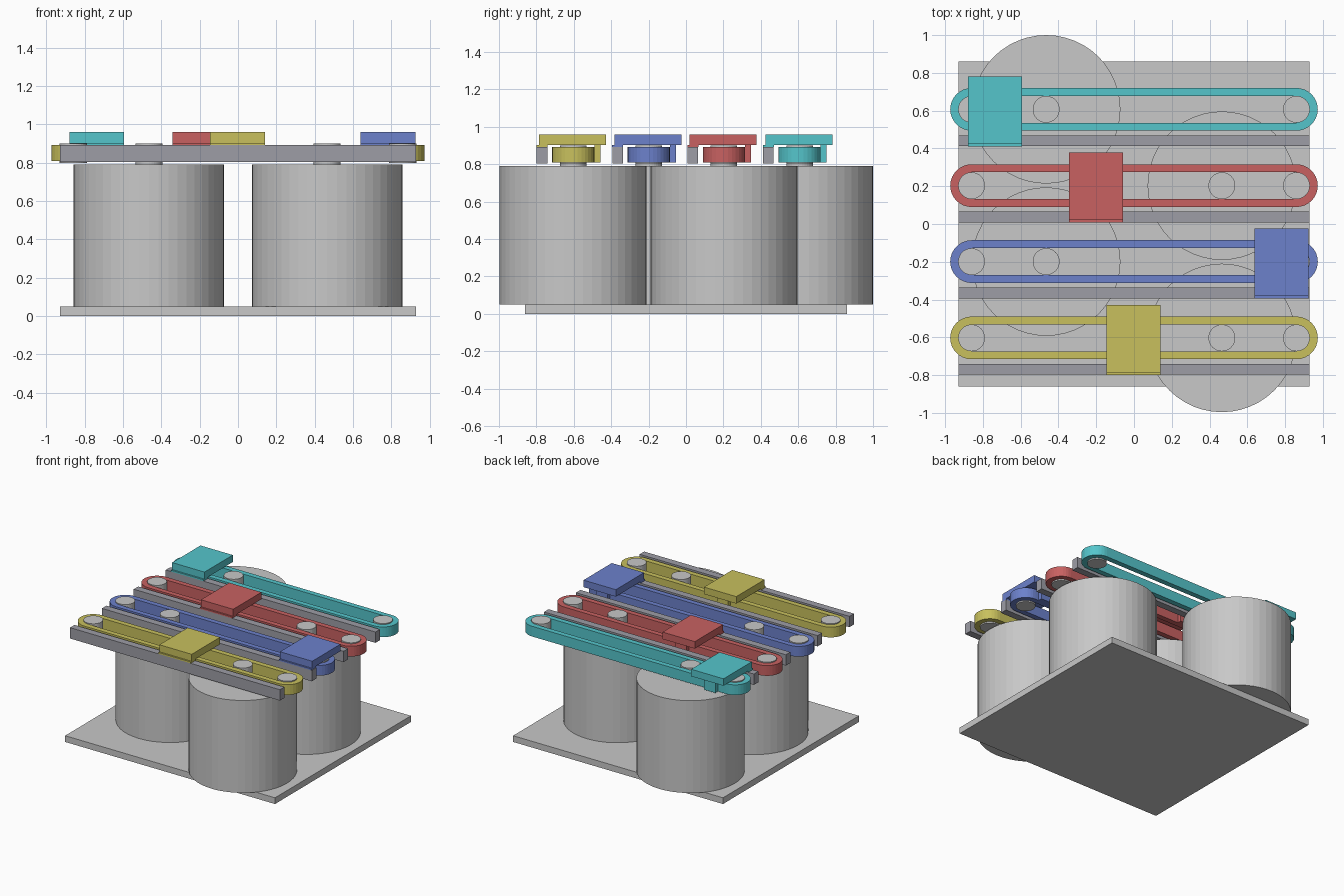
import bpy
import bmesh
from math import pi, cos, sin

default = bpy.data.objects.get("Cube")
if default:
    bpy.data.objects.remove(default, do_unlink=True)


def material(name, rgb):
    mat = bpy.data.materials.new(name)
    mat.use_nodes = True
    mat.diffuse_color = (*rgb, 1)
    mat.node_tree.nodes["Principled BSDF"].inputs["Base Color"].default_value = (*rgb, 1)
    return mat


light_grey = material("light grey", (0.58, 0.58, 0.58))
rail_grey = material("rail grey", (0.34, 0.34, 0.38))
cyan = material("cyan", (0.09, 0.56, 0.6))
red = material("red", (0.58, 0.12, 0.12))
blue = material("blue", (0.15, 0.22, 0.6))
yellow = material("yellow", (0.58, 0.53, 0.11))


def finish(name, bm, mat):
    bmesh.ops.recalc_face_normals(bm, faces=bm.faces)
    mesh = bpy.data.meshes.new(name)
    bm.to_mesh(mesh)
    bm.free()
    mesh.materials.append(mat)
    obj = bpy.data.objects.new(name, mesh)
    bpy.context.collection.objects.link(obj)
    return obj


def box(name, x, y, z, mat):
    """Box from (low, high) pairs on each axis."""
    bm = bmesh.new()
    bmesh.ops.create_cube(bm, size=1)
    for v in bm.verts:
        for axis, (low, high) in enumerate((x, y, z)):
            v.co[axis] = high if v.co[axis] > 0 else low
    return finish(name, bm, mat)


def cylinder(name, x, y, radius, z, mat, sides):
    bm = bmesh.new()
    bmesh.ops.create_cone(bm, cap_ends=True, segments=sides, radius1=radius,
                          radius2=radius, depth=z[1] - z[0])
    bmesh.ops.translate(bm, verts=bm.verts, vec=(x, y, (z[0] + z[1]) / 2))
    return finish(name, bm, mat)


def belt(name, y, reach, inner, outer, z, mat, steps=16):
    """Closed loop around two pulleys at x = -reach and x = +reach."""
    bm = bmesh.new()
    rings = []
    for radius, height in ((outer, z[0]), (outer, z[1]), (inner, z[1]), (inner, z[0])):
        ring = []
        for side in (1, -1):
            for i in range(steps + 1):
                a = -pi / 2 + pi * i / steps
                ring.append(bm.verts.new((side * (reach + radius * cos(a)),
                                          y + side * radius * sin(a), height)))
        rings.append(ring)
    count = len(rings[0])
    for k in range(4):
        a, b = rings[k], rings[(k + 1) % 4]
        for i in range(count):
            j = (i + 1) % count
            bm.faces.new((a[i], a[j], b[j], b[i]))
    return finish(name, bm, mat)


# Base
box("base_plate", (-0.93, 0.93), (-0.86, 0.86), (0, 0.05), light_grey)

# Four drive units: colour, row y, motor x, carriage x
rows = (
    ("cyan", cyan, 0.607, -0.465, -0.737),
    ("red", red, 0.203, 0.465, -0.2),
    ("blue", blue, -0.199, -0.465, 0.782),
    ("yellow", yellow, -0.603, 0.465, -0.003),
)
for label, mat, y, motor_x, car_x in rows:
    # Motor with shaft, and the end pulleys
    cylinder(label + "_motor", motor_x, y, 0.393, (0.05, 0.79), light_grey, 48)
    cylinder(label + "_motor_shaft", motor_x, y, 0.071, (0.79, 0.9), light_grey, 32)
    for side, x in (("right", -0.86), ("left", 0.86)):
        cylinder(f"{label}_{side}_pulley", x, y, 0.071, (0.8, 0.9), light_grey, 32)
    # Belt and guide rail
    belt(label + "_belt", y, 0.86, 0.071, 0.113, (0.81, 0.892), mat)
    box(label + "_rail", (-0.93, 0.93), (y - 0.195, y - 0.138), (0.805, 0.892), rail_grey)
    # Carriage: top plate, slider on the rail, clip on the belt
    span = (car_x - 0.143, car_x + 0.143)
    box(label + "_carriage_plate", span, (y - 0.183, y + 0.175), (0.904, 0.96), mat)
    box(label + "_carriage_slider", span, (y - 0.196, y - 0.137), (0.892, 0.904), mat)
    box(label + "_belt_clip", (car_x - 0.05, car_x + 0.05), (y + 0.113, y + 0.145),
        (0.81, 0.904), mat)
